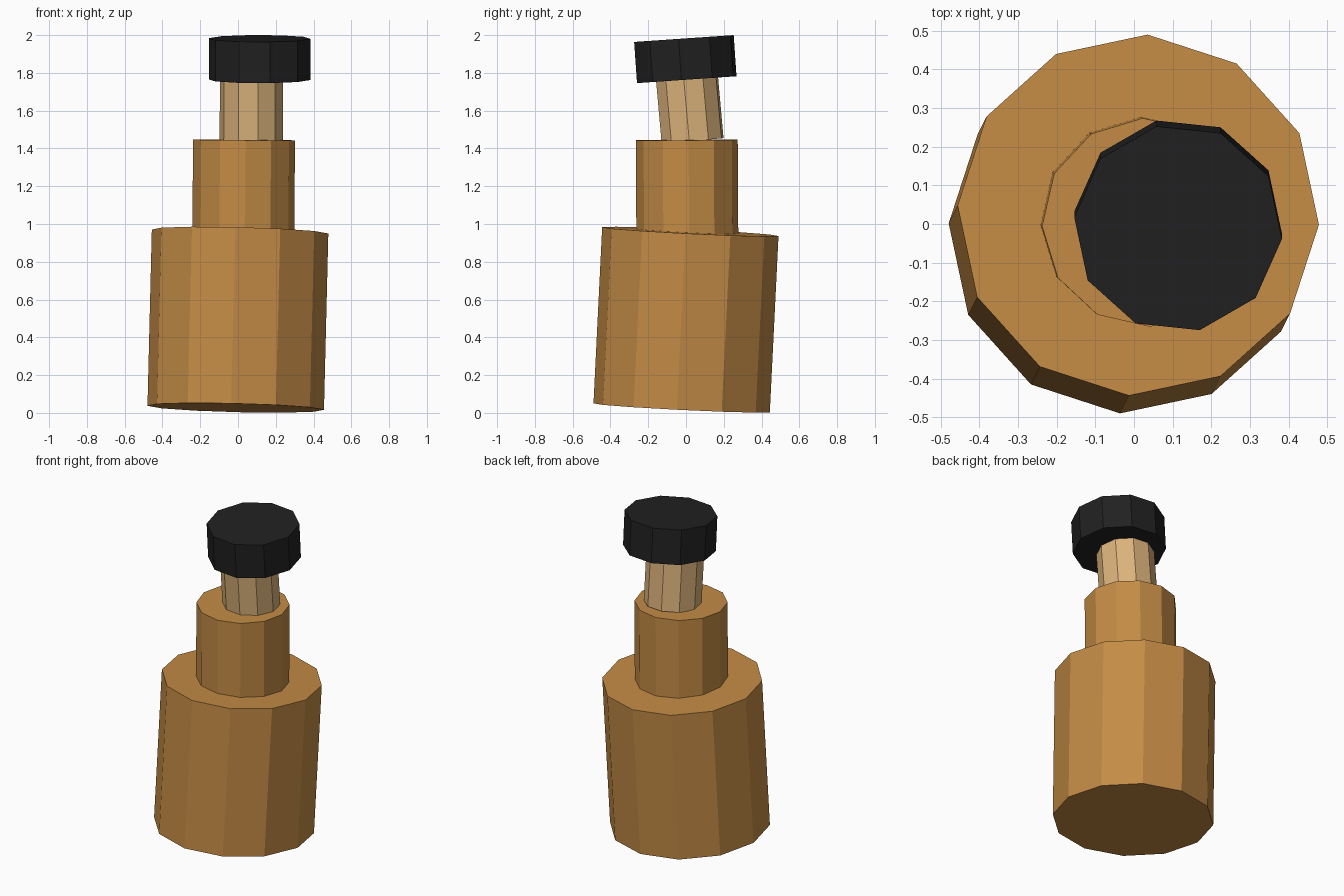
import bpy, bmesh, math
from mathutils import Vector, Matrix

if "Cube" in bpy.data.objects:
    bpy.data.objects.remove(bpy.data.objects["Cube"])


def material(name, color):
    m = bpy.data.materials.new(name)
    m.diffuse_color = (*color, 1)
    m.use_nodes = True
    m.node_tree.nodes["Principled BSDF"].inputs["Base Color"].default_value = m.diffuse_color
    return m


def prism(name, base, top, radius, sides, start_deg, mat):
    """Flat-shaded capped prism running from base to top along a tilted axis."""
    base, top = Vector(base), Vector(top)
    axis = top - base
    bm = bmesh.new()
    rings = []
    for z in (0, axis.length):
        ring = []
        for i in range(sides):
            a = math.radians(start_deg) + 2 * math.pi * i / sides
            ring.append(bm.verts.new((radius * math.cos(a), radius * math.sin(a), z)))
        rings.append(ring)
    low, high = rings
    bm.faces.new(low[::-1])
    bm.faces.new(high)
    for i in range(sides):
        j = (i + 1) % sides
        bm.faces.new((low[i], low[j], high[j], high[i]))
    mesh = bpy.data.meshes.new(name)
    bm.to_mesh(mesh)
    bm.free()
    mesh.materials.append(mat)
    ob = bpy.data.objects.new(name, mesh)
    tilt = Vector((0, 0, 1)).rotation_difference(axis).to_matrix().to_4x4()
    ob.matrix_world = Matrix.Translation(base) @ tilt
    bpy.context.collection.objects.link(ob)
    return ob


amber = material("amber", (0.55, 0.26, 0.06))
tan = material("tan", (0.71, 0.45, 0.20))
black = material("black", (0.015, 0.015, 0.015))

# wide lower body, leaning slightly
prism("body", (-0.012, -0.023, 0.027), (0.011, 0.023, 0.96), 0.468, 12, -3, amber)
# narrower shoulder, almost upright
prism("shoulder", (0.028, 0.007, 0.945), (0.032, 0.004, 1.445), 0.27, 12, 2, amber)
# thin neck leaning towards the front
prism("neck", (0.070, 0.035, 1.44), (0.071, 0.005, 1.775), 0.168, 10, -6, tan)
# dark stopper
prism("cap", (0.114, 0.004, 1.764), (0.114, -0.011, 1.982), 0.27, 10, -6, black)
